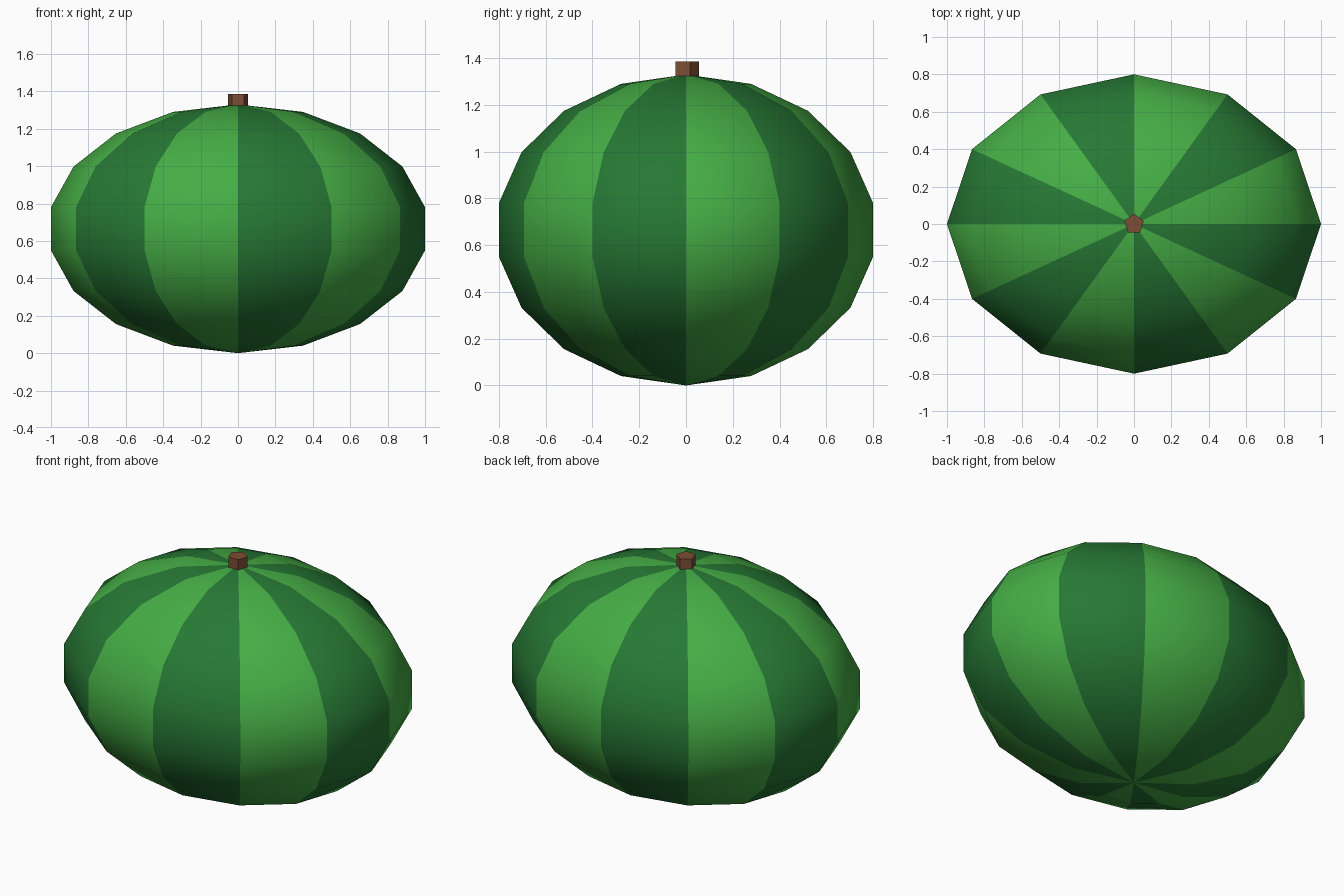
import bpy
import math

cube = bpy.data.objects.get("Cube")
if cube:
    bpy.data.objects.remove(cube, do_unlink=True)


def material(name, rgb):
    mat = bpy.data.materials.new(name)
    mat.use_nodes = True
    mat.diffuse_color = (*rgb, 1)
    mat.node_tree.nodes["Principled BSDF"].inputs["Base Color"].default_value = (*rgb, 1)
    return mat


light_green = material("light green", (0.06, 0.42, 0.06))
dark_green = material("dark green", (0.02, 0.19, 0.035))
brown = material("stem brown", (0.2, 0.075, 0.035))

SEGMENTS, RINGS = 12, 9
HALF_HEIGHT = 0.665
widest = math.cos(math.pi / RINGS / 2)  # the middle band sits just inside the equator

# Melon body: squashed sphere resting on the ground
bpy.ops.mesh.primitive_uv_sphere_add(segments=SEGMENTS, ring_count=RINGS, radius=1,
                                     location=(0, 0, HALF_HEIGHT))
melon = bpy.context.object
melon.name = "melon_body"
melon.scale = (1 / widest, 0.8 / widest, HALF_HEIGHT)
bpy.ops.object.transform_apply(location=False, rotation=False, scale=True)
bpy.ops.object.shade_smooth()

# Stripes: alternate the colour of each lengthwise sector
melon.data.materials.append(light_green)
melon.data.materials.append(dark_green)
for face in melon.data.polygons:
    angle = math.atan2(face.center.y / 0.8, face.center.x) % math.tau
    face.material_index = int(angle / math.tau * SEGMENTS) % 2

# Stem: short five-sided stub with one corner toward the back
bpy.ops.mesh.primitive_cylinder_add(vertices=5, radius=0.055, depth=0.105,
                                    location=(0, 0, 1.3325))
stem = bpy.context.object
stem.name = "stem"
stem.data.materials.append(brown)
